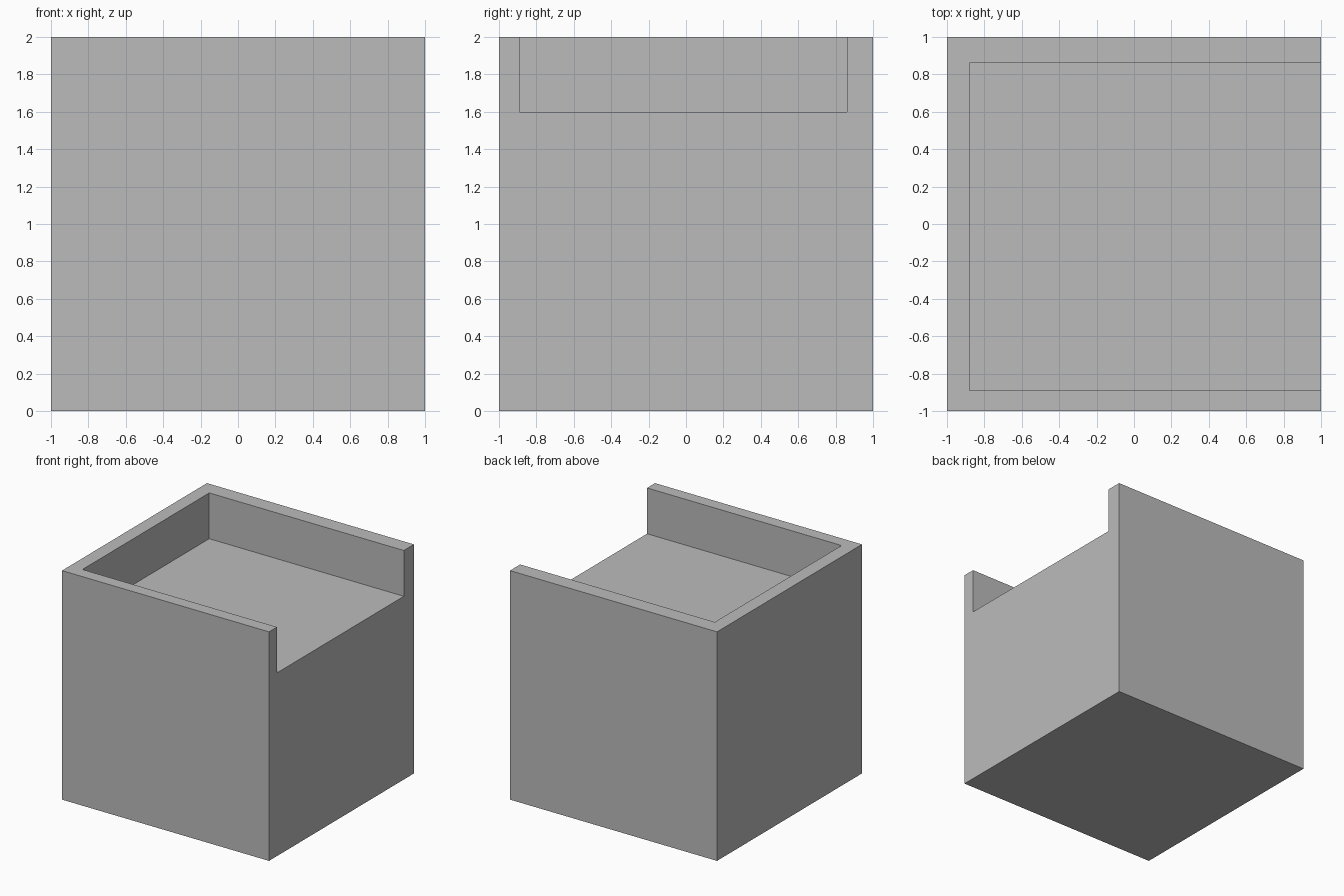
import bpy
from mathutils import Vector

default = bpy.data.objects.get("Cube")
if default:
    bpy.data.objects.remove(default, do_unlink=True)

grey = bpy.data.materials.new("plain_grey")
grey.use_nodes = True
colour = (0.5, 0.5, 0.5, 1.0)
grey.diffuse_color = colour
grey.node_tree.nodes["Principled BSDF"].inputs["Base Color"].default_value = colour


def box(name, low, high):
    """Axis-aligned box between two corners."""
    low, high = Vector(low), Vector(high)
    bpy.ops.mesh.primitive_cube_add(size=1, location=(low + high) / 2)
    obj = bpy.context.object
    obj.name = name
    obj.scale = high - low
    bpy.ops.object.transform_apply(location=True, rotation=False, scale=True)
    obj.data.materials.append(grey)
    return obj


# Solid block
block = box("open_sided_block", (-1, -1, 0), (1, 1, 2))

# Shallow recess in the top, running out through the +x side
cutter = box("recess_cutter", (-0.88, -0.89, 1.6), (1.2, 0.86, 2.2))
cutter.hide_render = True

cut = block.modifiers.new("recess", 'BOOLEAN')
cut.operation = 'DIFFERENCE'
cut.solver = 'EXACT'
cut.object = cutter
bpy.ops.object.select_all(action='DESELECT')
block.select_set(True)
bpy.context.view_layer.objects.active = block
bpy.ops.object.modifier_apply(modifier=cut.name)
bpy.data.objects.remove(cutter, do_unlink=True)
